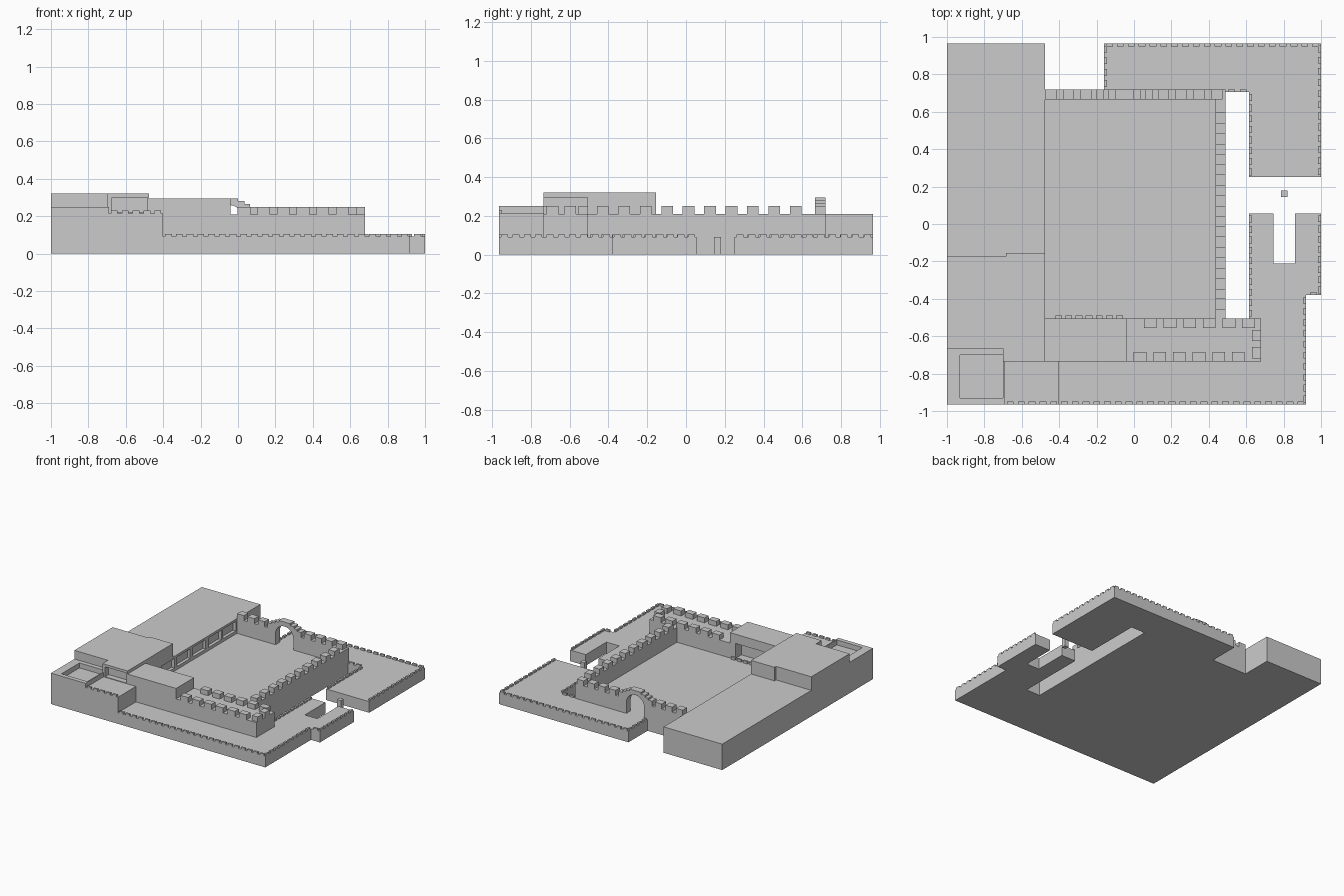
import bpy, bmesh, math

if "Cube" in bpy.data.objects:
    bpy.data.objects.remove(bpy.data.objects["Cube"])

stone = bpy.data.materials.new("pale grey stone")
stone.use_nodes = True
GREY = (0.6, 0.6, 0.6, 1)
stone.diffuse_color = GREY
stone.node_tree.nodes["Principled BSDF"].inputs["Base Color"].default_value = GREY

FLOOR, WALL, MERLON = 0.09, 0.21, 0.25


def finish(name, bm):
    bmesh.ops.recalc_face_normals(bm, faces=bm.faces)
    mesh = bpy.data.meshes.new(name)
    bm.to_mesh(mesh)
    bm.free()
    obj = bpy.data.objects.new(name, mesh)
    mesh.materials.append(stone)
    bpy.context.collection.objects.link(obj)
    return obj


def sweep(name, points, offset):
    """Extrude a closed outline of 3D points by an offset."""
    bm = bmesh.new()
    face = bm.faces.new([bm.verts.new(p) for p in points])
    out = bmesh.ops.extrude_face_region(bm, geom=[face], use_keep_orig=True)
    moved = [v for v in out["geom"] if isinstance(v, bmesh.types.BMVert)]
    bmesh.ops.translate(bm, verts=moved, vec=offset)
    return finish(name, bm)


def slab(name, outline, z0, z1):
    return sweep(name, [(x, y, z0) for x, y in outline], (0, 0, z1 - z0))


def boxes(name, items):
    """Several boxes, each (x0, x1, y0, y1, z0, z1), in one object."""
    bm = bmesh.new()
    for x0, x1, y0, y1, z0, z1 in items:
        vs = bmesh.ops.create_cube(bm, size=1)["verts"]
        for v in vs:
            v.co.x = x1 if v.co.x > 0 else x0
            v.co.y = y1 if v.co.y > 0 else y0
            v.co.z = z1 if v.co.z > 0 else z0
    return finish(name, bm)


def cut(obj, items):
    cutter = boxes(obj.name + "_cutter", items)
    cutter.hide_render = True
    cutter.hide_viewport = True
    mod = obj.modifiers.new("openings", "BOOLEAN")
    mod.operation = "DIFFERENCE"
    mod.solver = "EXACT"
    mod.object = cutter
    # bake the cut, then drop the cutter
    bpy.context.view_layer.update()
    graph = bpy.context.evaluated_depsgraph_get()
    mesh = bpy.data.meshes.new_from_object(obj.evaluated_get(graph))
    obj.modifiers.clear()
    obj.data = mesh
    bpy.data.objects.remove(cutter)


def row(axis, a, b, lo, hi, z0, z1, step, width):
    """Evenly spaced merlons from a to b along an axis, lo..hi across it."""
    n = max(1, round((b - a) / step))
    pitch = (b - a) / n
    result = []
    for i in range(n):
        c = a + (i + 0.5) * pitch
        span, side = (c - width / 2, c + width / 2), (lo, hi)
        result.append((*span, *side, z0, z1) if axis == "x" else (*side, *span, z0, z1))
    return result


# Low outer terrace with moat, gap and notch
slab("base_terrace", [
    (-.4, -.965), (.92, -.965), (.92, -.38), (1, -.38), (1, .055), (.86, .055),
    (.86, -.21), (.745, -.21), (.745, .055), (.615, .055), (.615, -.505),
    (.49, -.505), (.49, .705), (.615, .705), (.615, .25), (1, .25), (1, .965),
    (-.16, .965), (-.16, .72), (-.475, .72), (-.475, -.735), (-.4, -.735)], 0, FLOOR)
boxes("bridge_pillar", [(.785, .82, .145, .18, 0, FLOOR)])

# Small parapet around the terrace edges: axis, from, to, edge, inward side
T = 0.015
parapet = []
for axis, a, b, edge, side in [
        ("x", -.16, 1, .965, -1), ("y", .72, .965, -.16, 1), ("y", .25, .965, 1, -1),
        ("y", .25, .705, .615, 1), ("x", .49, .615, .705, 1),
        ("y", -.505, .055, .615, 1), ("y", -.38, .055, 1, -1), ("x", .92, 1, -.38, 1),
        ("y", -.965, -.38, .92, -1), ("x", -.4, .92, -.965, 1)]:
    lo, hi = sorted((edge, edge + side * T))
    parapet += row(axis, a, b, lo, hi, FLOOR, .105, .058, .036)
parapet += row("x", -.69, -.4, -.965, -.965 + T, .215, .23, .058, .036)
boxes("small_parapet", parapet)

# West range with recessed bays facing the courtyard
west = slab("west_range", [(-1, -.665), (-.69, -.665), (-.69, -.735), (-.475, -.735),
                           (-.475, .965), (-1, .965)], 0, WALL)
cut(west, [(-.5, -.4, y, y + .165, .115, .192) for y in (-.3, -.1, .1, .3, .485)])

# Upper house on the west range, with a porch opening
house = slab("upper_house", [(-1, -.665), (-.7, -.665), (-.7, -.735), (-.475, -.735),
                             (-.475, -.155), (-.685, -.155), (-.685, -.175), (-1, -.175)],
             WALL, .32)
cut(house, [(-.675, -.485, -.8, -.69, .22, .3)])

# Corner block with a sunken court, and the raised step beside it
corner = boxes("corner_block", [(-1, -.69, -.965, -.665, 0, .25)])
cut(corner, [(-.93, -.7, -.93, -.7, .21, .4)])
boxes("raised_step", [(-.69, -.4, -.965, -.735, 0, .215)])

# South house with an open gallery on the courtyard side
south = boxes("south_house", [(-.475, -.04, -.735, -.505, FLOOR, .295)])
cut(south, [(-.43, -.09, -.58, -.4, .1, .22)])
boxes("gallery_rail", row("x", -.43, -.05, -.505, -.49, FLOOR, .11, .058, .036))

# South tower and its battlements
boxes("south_tower", [(-.04, .68, -.735, -.505, FLOOR, WALL)])
boxes("south_battlements",
      row("x", -.02, .61, -.735, -.685, WALL, MERLON, .105, .068)
      + row("x", .035, .665, -.555, -.505, WALL, MERLON, .105, .068)
      + row("y", -.735, -.55, .63, .68, WALL, MERLON, .093, .06))

# East curtain wall
boxes("east_wall", [(.435, .49, -.505, .72, FLOOR, WALL)])
boxes("east_battlements", row("y", -.485, .622, .435, .49, WALL, MERLON, .111, .06))

# North wall: stepped gable over a round gateway
CX, R, SPRING = -.05, .08, .18
steps = [(.15, WALL), (.15, .25), (.115, .25), (.115, .265), (.085, .265),
         (.085, .28), (.05, .28), (.05, .295)]
arch = [(CX + R * math.cos(t), SPRING + R * math.sin(t))
        for t in (math.pi * i / 12 for i in range(12, -1, -1))]
profile = ([(-.49, FLOOR), (CX - R, FLOOR)] + arch + [(CX + R, FLOOR), (.435, FLOOR), (.435, WALL)]
           + [(CX + d, z) for d, z in steps]
           + [(CX - d, z) for d, z in reversed(steps)] + [(-.49, WALL)])
sweep("north_wall", [(x, .665, z) for x, z in profile], (0, .055, 0))
boxes("north_battlements",
      row("x", -.49, -.21, .665, .72, WALL, MERLON, .105, .06)
      + row("x", .11, .49, .665, .72, WALL, MERLON, .105, .06))
